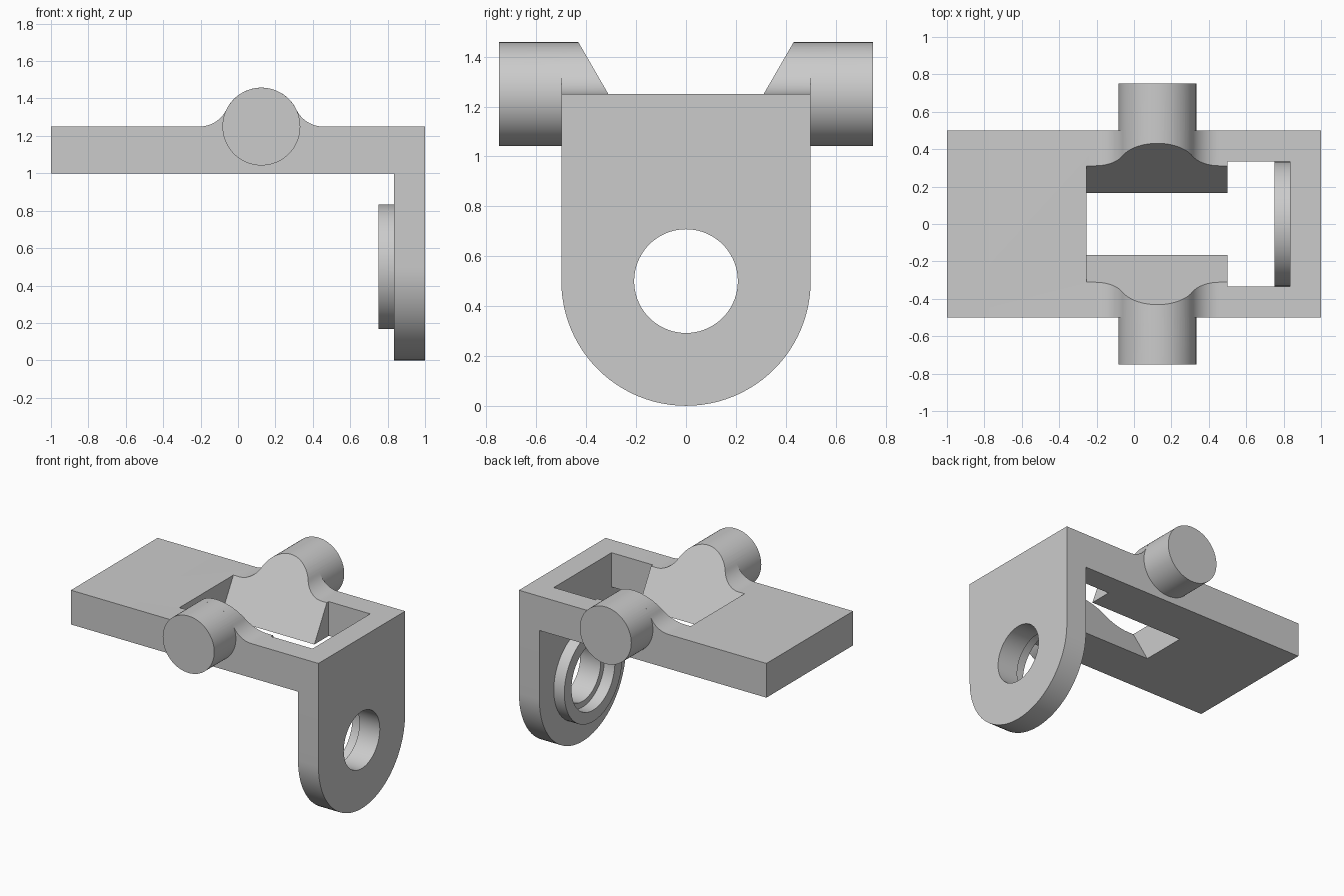
import bpy, bmesh, math
from mathutils import Vector

default = bpy.data.objects.get("Cube")
if default:
    bpy.data.objects.remove(default, do_unlink=True)

grey = bpy.data.materials.new("plain grey")
grey.use_nodes = True
color = (0.6, 0.6, 0.6, 1)
grey.diffuse_color = color
grey.node_tree.nodes["Principled BSDF"].inputs["Base Color"].default_value = color


def prism(name, points, axis, low, high):
    """Extrude a 2D outline along x (outline in y, z) or y (outline in x, z)."""
    bm = bmesh.new()
    place = (lambda a, b: (low, a, b)) if axis == "x" else (lambda a, b: (a, low, b))
    face = bm.faces.new([bm.verts.new(place(a, b)) for a, b in points])
    grown = bmesh.ops.extrude_face_region(bm, geom=[face])["geom"]
    step = Vector((high - low, 0, 0) if axis == "x" else (0, high - low, 0))
    bmesh.ops.translate(bm, vec=step, verts=[v for v in grown if isinstance(v, bmesh.types.BMVert)])
    bmesh.ops.recalc_face_normals(bm, faces=bm.faces)
    mesh = bpy.data.meshes.new(name)
    bm.to_mesh(mesh)
    bm.free()
    mesh.materials.append(grey)
    obj = bpy.data.objects.new(name, mesh)
    bpy.context.collection.objects.link(obj)
    return obj


def arc(ca, cb, r, start, end, steps):
    return [(ca + r * math.cos(start + (end - start) * i / steps),
             cb + r * math.sin(start + (end - start) * i / steps)) for i in range(steps + 1)]


def circle(ca, cb, r):
    return arc(ca, cb, r, 0, math.tau, 72)[:-1]


def combine(target, other, operation):
    mod = target.modifiers.new(operation.lower(), "BOOLEAN")
    mod.operation = operation
    mod.solver = "EXACT"
    mod.object = other
    bpy.context.view_layer.objects.active = target
    bpy.ops.object.modifier_apply(modifier=mod.name)
    bpy.data.objects.remove(other, do_unlink=True)


# Main sizes
BOTTOM, TOP = 1.0, 1.25
PIN_X, PIN_R, FILLET = 0.125, 0.208, 0.16
BACK, HOLE_Z = 0.835, 0.5
reach = math.sqrt((PIN_R + FILLET) ** 2 - FILLET ** 2)
tilt = math.atan2(FILLET, reach)

# Plate whose top swells over the pin, blended by concave fillets
outline = [(-1, BOTTOM), (1, BOTTOM), (1, TOP)]
outline += arc(PIN_X + reach, TOP + FILLET, FILLET, -math.pi / 2, -math.pi + tilt, 14)
outline += arc(PIN_X, TOP, PIN_R, tilt, math.pi - tilt, 40)[1:-1]
outline += arc(PIN_X - reach, TOP + FILLET, FILLET, -tilt, -math.pi / 2, 14)
outline += [(-1, TOP)]
bracket = prism("bracket", outline, "y", -0.5, 0.5)

# Hanging flange with a round end, its boss, and the pin ends
flange = [(0.5, TOP), (-0.5, TOP)] + arc(0, HOLE_Z, 0.5, math.pi, math.tau, 48)
combine(bracket, prism("flange", flange, "x", BACK, 1), "UNION")
combine(bracket, prism("boss", circle(0, HOLE_Z, 0.333), "x", 0.75, 0.9), "UNION")
combine(bracket, prism("pin", circle(PIN_X, TOP, PIN_R), "y", -0.75, 0.75), "UNION")

# Slot with sloping sides, and the straight pocket next to the flange
slope = math.tan(math.radians(30))
low, high = 0.9, 1.6
half = lambda z: 0.167 + (z - BOTTOM) * slope
wedge = [(-half(low), low), (half(low), low), (half(high), high), (-half(high), high)]
combine(bracket, prism("slot_cutter", wedge, "x", -0.255, 0.6), "DIFFERENCE")
pocket = [(-0.333, 0.92), (0.333, 0.92), (0.333, high), (-0.333, high)]
combine(bracket, prism("pocket_cutter", pocket, "x", 0.5, BACK), "DIFFERENCE")

# Stepped bore through boss and flange
combine(bracket, prism("bore_cutter", circle(0, HOLE_Z, PIN_R), "x", 0.6, 1.2), "DIFFERENCE")
combine(bracket, prism("counterbore_cutter", circle(0, HOLE_Z, 0.25), "x", 0.6, BACK), "DIFFERENCE")

bpy.ops.object.select_all(action="DESELECT")
bracket.select_set(True)
bpy.context.view_layer.objects.active = bracket
bpy.ops.object.shade_smooth_by_angle(angle=math.radians(25))
